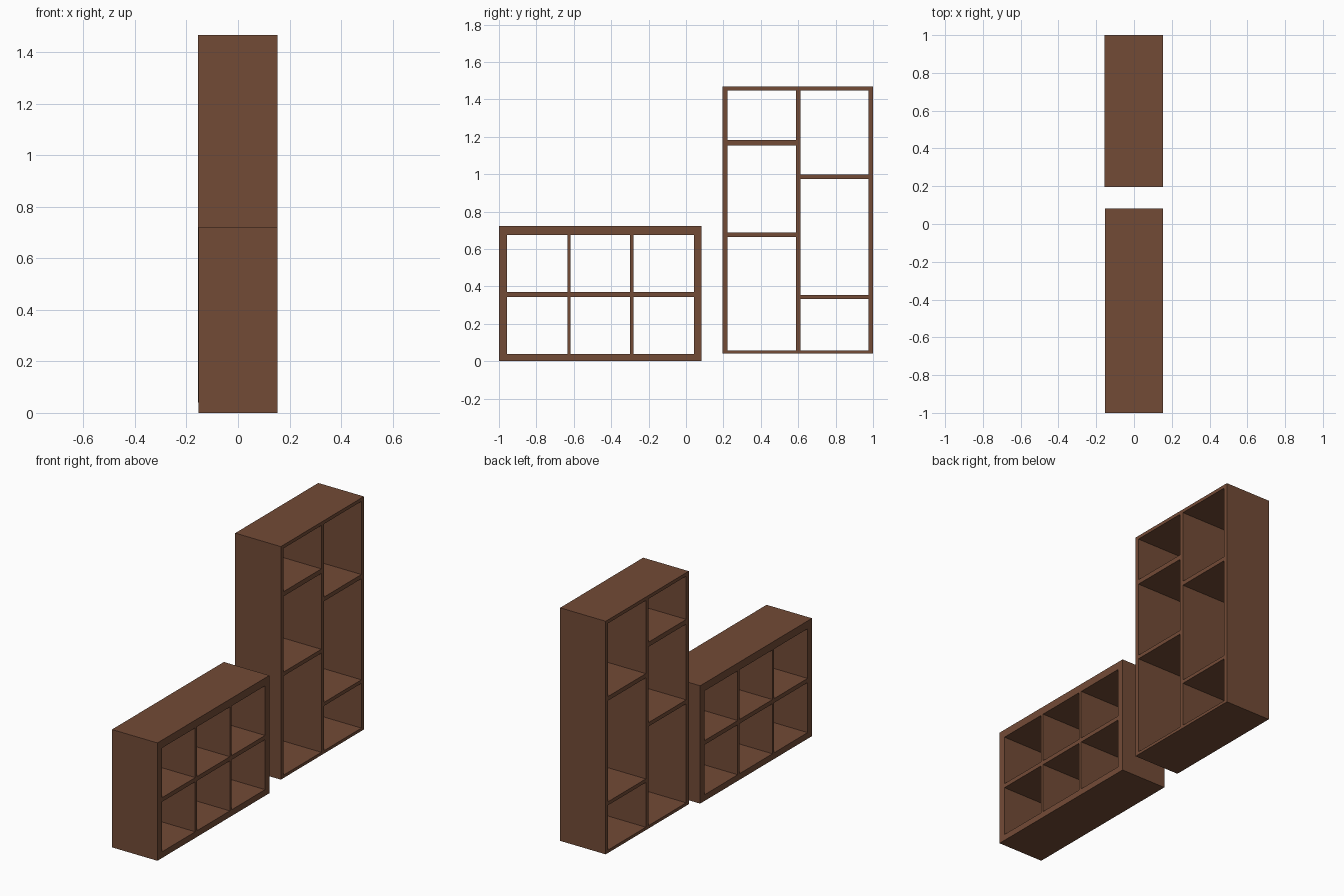
import bpy
import bmesh
from mathutils import Matrix

if "Cube" in bpy.data.objects:
    bpy.data.objects.remove(bpy.data.objects["Cube"])

wood = bpy.data.materials.new("brown_wood")
wood.diffuse_color = (0.171, 0.070, 0.037, 1.0)
wood.use_nodes = True
wood.node_tree.nodes["Principled BSDF"].inputs["Base Color"].default_value = wood.diffuse_color

# Profiles are drawn in (y, z) and extruded along x
TO_WORLD = Matrix(((0, 0, 1, 0), (1, 0, 0, 0), (0, 1, 0, 0), (0, 0, 0, 1)))


def add_rect(curve, y0, y1, z0, z1):
    spline = curve.splines.new('POLY')
    spline.points.add(3)
    for p, (y, z) in zip(spline.points, ((y0, z0), (y1, z0), (y1, z1), (y0, z1))):
        p.co = (y, z, 0, 1)
    spline.use_cyclic_u = True
    spline.use_smooth = False


def bookcase(name, outer, openings, x0, x1):
    """Open-sided case: outer rectangle with compartments cut right through."""
    curve = bpy.data.curves.new(name + "_profile", 'CURVE')
    curve.dimensions = '2D'
    curve.fill_mode = 'BOTH'
    curve.extrude = (x1 - x0) / 2
    for rect in [outer] + openings:
        add_rect(curve, *rect)
    temp = bpy.data.objects.new(name + "_profile", curve)
    bpy.context.collection.objects.link(temp)
    bpy.context.view_layer.update()
    graph = bpy.context.evaluated_depsgraph_get()
    mesh = bpy.data.meshes.new_from_object(temp.evaluated_get(graph))
    bpy.data.objects.remove(temp)

    mesh.transform(Matrix.Translation(((x0 + x1) / 2, 0, 0)) @ TO_WORLD)
    bm = bmesh.new()
    bm.from_mesh(mesh)
    bmesh.ops.remove_doubles(bm, verts=bm.verts, dist=0.0005)
    bmesh.ops.recalc_face_normals(bm, faces=bm.faces)
    for f in bm.faces:
        f.smooth = False
        f.material_index = 0
    bm.to_mesh(mesh)
    bm.free()
    mesh.name = name
    mesh.materials.clear()
    mesh.materials.append(wood)
    obj = bpy.data.objects.new(name, mesh)
    bpy.context.collection.objects.link(obj)


# Low bookcase: two rows of three compartments
columns = [(-0.957, -0.634), (-0.617, -0.299), (-0.281, 0.042)]
rows = [(0.038, 0.344), (0.37, 0.674)]
bookcase("low_bookcase", (-1.0, 0.083, 0.0, 0.722),
         [c + r for c in columns for r in rows], -0.154, 0.154)

# Tall bookcase: two columns with staggered shelves
left, right = (0.221, 0.588), (0.612, 0.976)
left_rows = [(0.058, 0.665), (0.689, 1.153), (1.182, 1.447)]
right_rows = [(0.058, 0.332), (0.354, 0.973), (0.999, 1.447)]
bookcase("tall_bookcase", (0.196, 1.0, 0.04, 1.468),
         [left + r for r in left_rows] + [right + r for r in right_rows],
         -0.156, 0.153)
